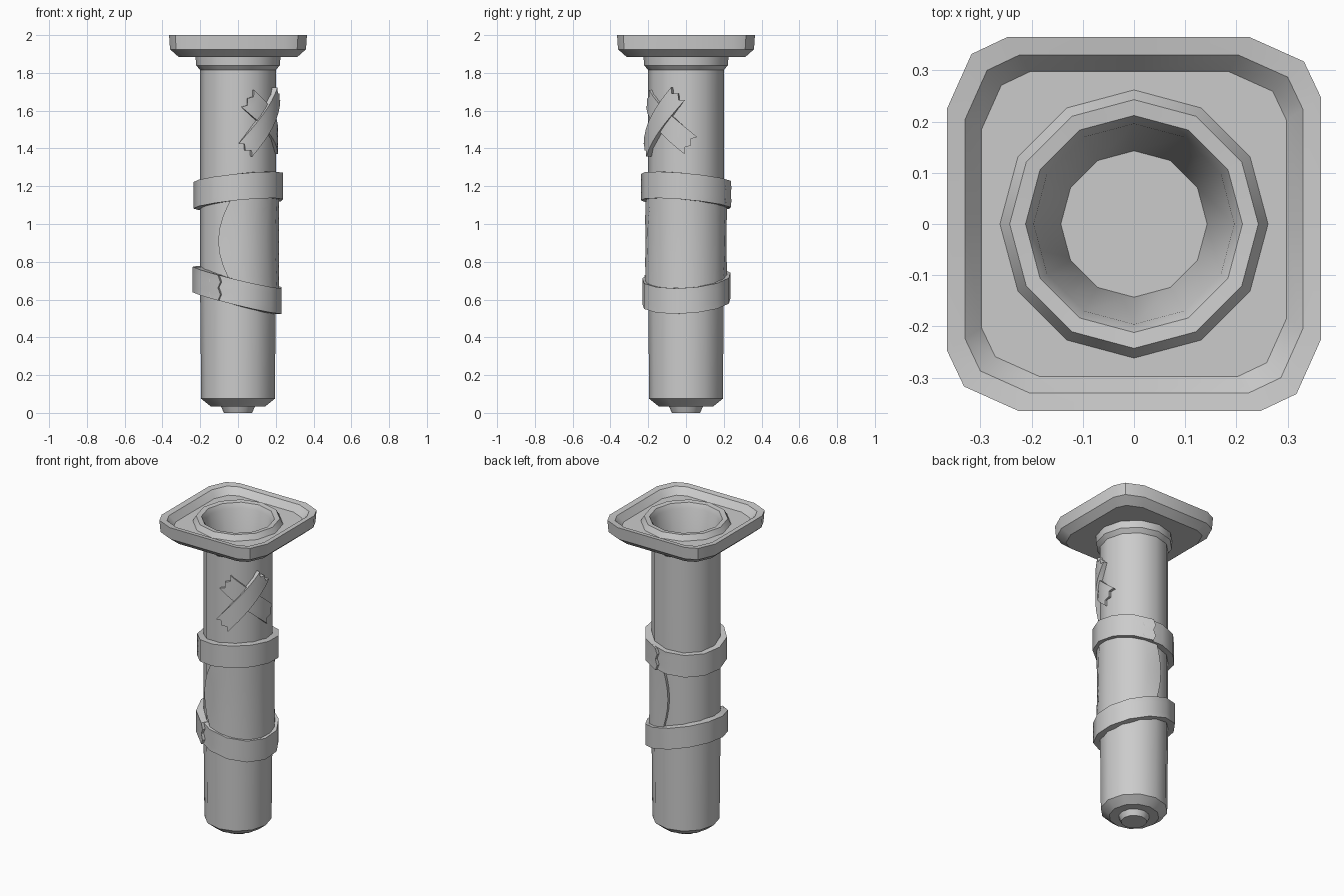
import bpy, bmesh, math
from math import sin, cos, radians, pi

cube = bpy.data.objects.get("Cube")
if cube:
    bpy.data.objects.remove(cube)

grey = bpy.data.materials.new("plain_grey")
grey.use_nodes = True
colour = (0.6, 0.6, 0.6, 1)
grey.diffuse_color = colour
grey.node_tree.nodes["Principled BSDF"].inputs["Base Color"].default_value = colour


def finish(name, bm, recalc=False):
    if recalc:
        bmesh.ops.recalc_face_normals(bm, faces=bm.faces[:])
    mesh = bpy.data.meshes.new(name)
    bm.to_mesh(mesh)
    bm.free()
    mesh.materials.append(grey)
    mesh.shade_smooth()
    mesh.set_sharp_from_angle(angle=radians(34))
    obj = bpy.data.objects.new(name, mesh)
    bpy.context.collection.objects.link(obj)
    return obj


def circle(r, z, n=12):
    return [(r * cos(2 * pi * i / n), r * sin(2 * pi * i / n), z) for i in range(n)]


def circle_for_square(r, z):
    """Twelve-sided ring with an extra point in the middle of each corner edge."""
    pts = []
    for q in range(4):
        for deg in (0, 30, 45, 60):
            k = r * (cos(radians(15)) if deg == 45 else 1)
            a = radians(deg + 90 * q)
            pts.append((k * cos(a), k * sin(a), z))
    return pts


def cut_square(half, z):
    """Square with double-cut corners, one point per point of circle_for_square."""
    quarter = [(half, 0), (half, half * .68), (half * .91, half * .87), (half * .62, half)]
    pts = []
    for q in range(4):
        c, s = round(cos(q * pi / 2)), round(sin(q * pi / 2))
        pts += [(x * c - y * s, x * s + y * c, z) for x, y in quarter]
    return pts


def loft(name, rings, cap_start=False, cap_end=False):
    bm = bmesh.new()
    loops = [[bm.verts.new(p) for p in ring] for ring in rings]
    n = len(loops[0])
    for a, b in zip(loops, loops[1:]):
        for j in range(n):
            k = (j + 1) % n
            bm.faces.new((a[j], a[k], b[k], b[j]))
    if cap_start:
        bm.faces.new(loops[0][::-1])
    if cap_end:
        bm.faces.new(loops[-1])
    return finish(name, bm)


def wrap(name, nu, nv, rule, inner):
    """Thick sheet around the z axis; rule(u, v) gives angle, height, radius."""
    bm = bmesh.new()
    out, ins = [], []
    for i in range(nu + 1):
        row_o, row_i = [], []
        for j in range(nv + 1):
            a, z, r = rule(i / nu, j / nv)
            row_o.append(bm.verts.new((r * cos(a), r * sin(a), z)))
            row_i.append(bm.verts.new((inner * cos(a), inner * sin(a), z)))
        out.append(row_o)
        ins.append(row_i)
    for g in (out, ins):
        for i in range(nu):
            for j in range(nv):
                bm.faces.new((g[i][j], g[i + 1][j], g[i + 1][j + 1], g[i][j + 1]))
    for j in (0, nv):
        for i in range(nu):
            bm.faces.new((out[i][j], out[i + 1][j], ins[i + 1][j], ins[i][j]))
    for i in (0, nu):
        for j in range(nv):
            bm.faces.new((out[i][j], out[i][j + 1], ins[i][j + 1], ins[i][j]))
    return finish(name, bm, recalc=True)


# Main shaft with stepped foot and flared collar
shaft = [(.075, 0), (.09, .035), (.145, .035), (.195, .075), (.195, .085),
         (.2, .6), (.2, 1.815), (.222, 1.84), (.225, 1.89)]
loft("shaft", [circle(r, z) for r, z in shaft], cap_start=True)

# Square tray top with raised ring and tapered bore
loft("tray_top", [circle_for_square(.2, 1.885), cut_square(.315, 1.885),
                  cut_square(.36, 1.925), cut_square(.365, 2.0),
                  cut_square(.33, 1.995), cut_square(.298, 1.955),
                  circle_for_square(.262, 1.955), circle_for_square(.243, 1.988),
                  circle_for_square(.212, 1.985), circle_for_square(.196, 1.955),
                  circle_for_square(.143, 1.58)], cap_end=True)


# Tilted bands whose jagged ends overlap
def band(name, seam, mid, height, tilt_x, tilt_y):
    def rule(u, v):
        jag = (.06 if round(v * 4) % 2 else 0) * ((u == 1) - (u == 0))
        a = radians(seam + 372 * u) + jag
        r = .234 + .009 * u
        z = mid + tilt_x * r * cos(a) + tilt_y * r * sin(a) + (v - .5) * height
        return a, z, r
    wrap(name, 13, 4, rule, .185)


band("upper_band", 66, 1.175, .14, .1, -.09)
band("lower_band", -128, .65, .135, -.24, .06)


# Curved cover plate between the bands
def cover(u, v):
    swell = sin(pi * v)
    start, end = -96 - 23 * swell, 82 + 14 * swell
    return radians(start + (end - start) * u), .66 + .5 * v, .216


wrap("cover_plate", 9, 8, cover, .185)


# Crossed repair strips with torn ends
def strip(name, start, end, width, radius):
    (a0, z0), (a1, z1) = start, end
    s0, s1 = radians(a0) * .22, radians(a1) * .22
    length = math.hypot(s1 - s0, z1 - z0)
    dx, dz = (s1 - s0) / length, (z1 - z0) / length

    def rule(u, v):
        tear = (-.022 if round(v * 4) % 2 else 0) * ((u == 1) - (u == 0))
        along, side = u * length + tear, (v - .5) * width
        s = s0 + along * dx - side * dz
        return s / .22, z0 + along * dz + side * dx, radius
    wrap(name, 8, 4, rule, .185)


strip("under_strip", (-76, 1.665), (7, 1.415), .115, .212)
strip("over_strip", (-80, 1.39), (-11, 1.69), .1, .224)
